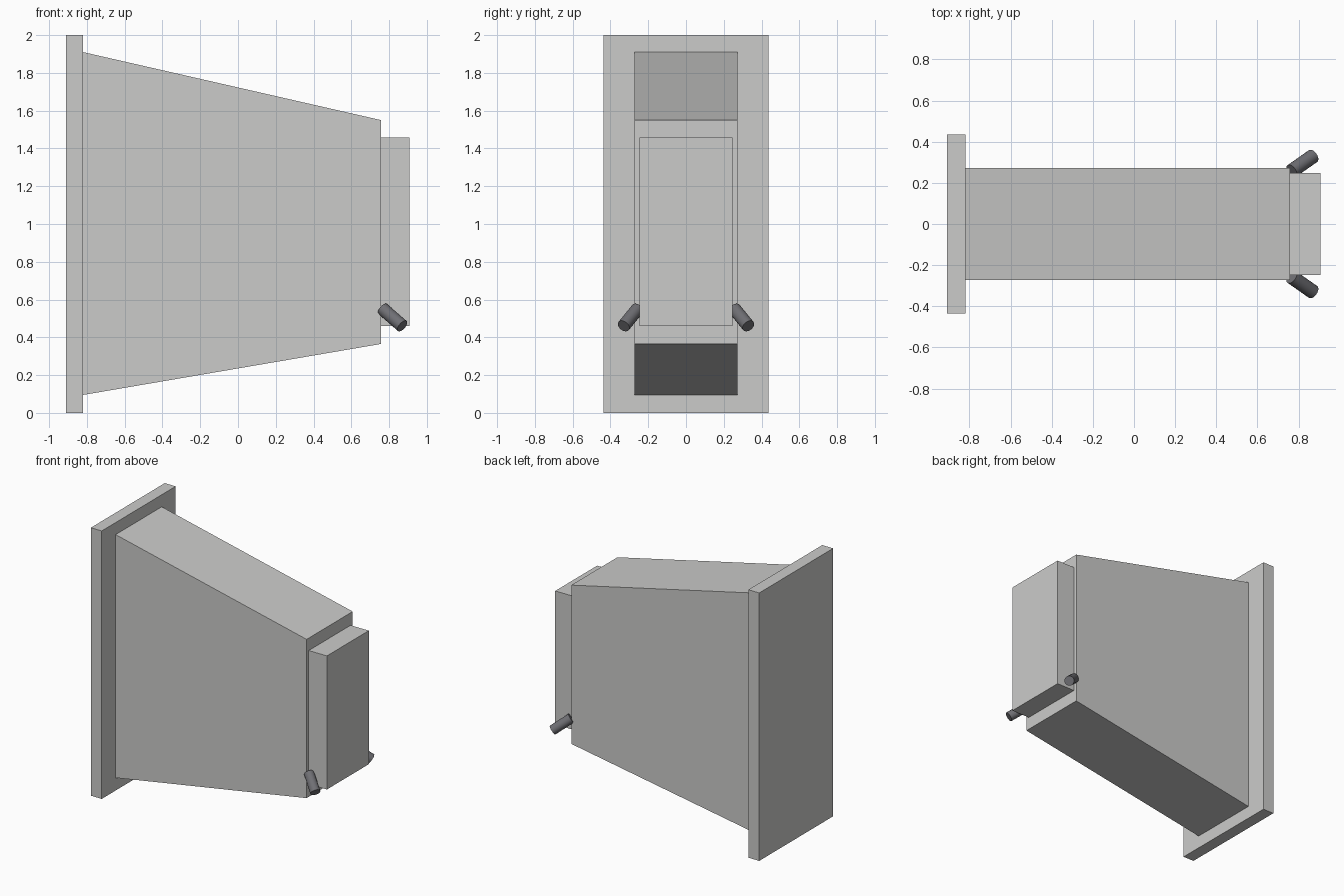
import bpy
import bmesh
import math
from mathutils import Vector

old = bpy.data.objects.get("Cube")
if old:
    bpy.data.objects.remove(old, do_unlink=True)


def make_material(name, colour):
    mat = bpy.data.materials.new(name)
    mat.use_nodes = True
    mat.diffuse_color = colour
    mat.node_tree.nodes["Principled BSDF"].inputs["Base Color"].default_value = colour
    return mat


light_grey = make_material("light grey", (0.6, 0.6, 0.59, 1))
dark_grey = make_material("dark grey", (0.16, 0.16, 0.175, 1))


def tapered_box(name, x0, x1, half_y, z_start, z_end):
    """Box along x whose bottom and top heights may differ at each end."""
    bm = bmesh.new()
    bmesh.ops.create_cube(bm, size=2)
    for v in bm.verts:
        low, high = z_start if v.co.x < 0 else z_end
        v.co = (x0 if v.co.x < 0 else x1, v.co.y * half_y, low if v.co.z < 0 else high)
    mesh = bpy.data.meshes.new(name)
    bm.to_mesh(mesh)
    bm.free()
    mesh.materials.append(light_grey)
    obj = bpy.data.objects.new(name, mesh)
    bpy.context.collection.objects.link(obj)
    return obj


def peg(name, start, end, radius):
    """Round peg between two points."""
    start, end = Vector(start), Vector(end)
    axis = end - start
    bpy.ops.mesh.primitive_cylinder_add(
        vertices=20, radius=radius, depth=axis.length, location=(start + end) / 2,
        rotation=axis.to_track_quat("Z", "Y").to_euler())
    obj = bpy.context.object
    obj.name = name
    obj.data.materials.append(dark_grey)
    bpy.ops.object.shade_smooth_by_angle(angle=math.radians(30))


# Wide mounting plate, tapered body and narrow end block
tapered_box("mounting_plate", -0.91, -0.82, 0.436, (0, 2), (0, 2))
tapered_box("tapered_body", -0.82, 0.757, 0.272, (0.095, 1.91), (0.365, 1.55))
tapered_box("end_block", 0.757, 0.907, 0.247, (0.46, 1.457), (0.46, 1.457))

# Splayed pegs at the lower corners of the narrow end
for side, label in ((1, "back"), (-1, "front")):
    peg(label + "_peg", (0.766, side * 0.257, 0.55), (0.87, side * 0.33, 0.46), 0.035)
